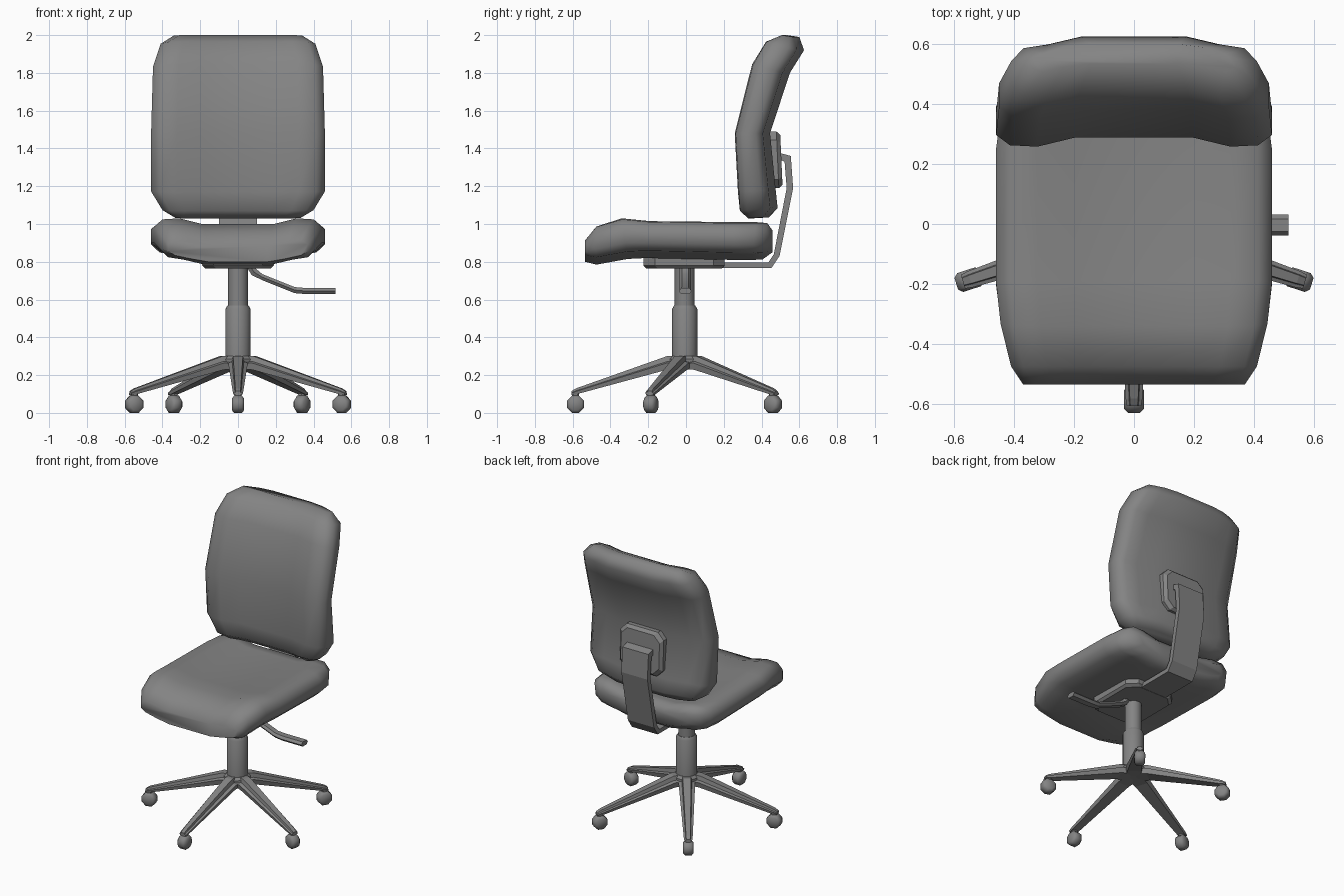
import bpy, bmesh, math
from mathutils import Matrix, Vector

if "Cube" in bpy.data.objects:
    bpy.data.objects.remove(bpy.data.objects["Cube"])

CY = -0.007  # y of the column axis

# dark grey for every part
GREY = bpy.data.materials.new("dark_grey")
GREY.diffuse_color = (0.23, 0.23, 0.23, 1)
GREY.use_nodes = True
GREY.node_tree.nodes["Principled BSDF"].inputs["Base Color"].default_value = GREY.diffuse_color


def loft(name, rings, smooth=None):
    """Skin a list of closed rings and cap both ends."""
    bm = bmesh.new()
    rows = [[bm.verts.new(p) for p in r] for r in rings]
    n = len(rows[0])
    for a, b in zip(rows, rows[1:]):
        for i in range(n):
            j = (i + 1) % n
            bm.faces.new((a[i], a[j], b[j], b[i]))
    bm.faces.new(rows[0])
    bm.faces.new(rows[-1])
    bmesh.ops.recalc_face_normals(bm, faces=bm.faces)
    me = bpy.data.meshes.new(name)
    bm.to_mesh(me)
    bm.free()
    me.materials.append(GREY)
    ob = bpy.data.objects.new(name, me)
    bpy.context.collection.objects.link(ob)
    if smooth:
        bpy.ops.object.select_all(action='DESELECT')
        ob.select_set(True)
        bpy.context.view_layer.objects.active = ob
        bpy.ops.object.shade_smooth_by_angle(angle=math.radians(smooth))
    return ob


def circle(r, z, n=16):
    return [(r * math.cos(2 * math.pi * i / n), CY + r * math.sin(2 * math.pi * i / n), z)
            for i in range(n)]


def octagon(w, h, c):
    """Rectangle outline with cut corners."""
    return [(w, h - c), (w - c, h), (c - w, h), (-w, h - c),
            (-w, c - h), (c - w, -h), (w - c, -h), (w, c - h)]


# cushion cross-section: fraction of half width, fraction from rear to padded face
HALF = [(0.43, 1), (0.7, 1), (0.9, 0.97), (1, 0.75), (1, 0.3), (0.9, 0.05), (0.7, 0), (0.43, 0)]
SECTION = HALF + [(-x, t) for x, t in reversed(HALF)]


def cushion(name, stations, bend):
    """Stations: padded-face (y, z), rear-face (y, z), half width; sides curl along bend."""
    rings = []
    for fy, fz, by, bz, w in stations:
        front, back = Vector((0, fy, fz)), Vector((0, by, bz))
        ring = []
        for fx, t in SECTION:
            x = fx * w
            curl = min(max((abs(x) - 0.2) / 0.1, 0), 1)
            ring.append(back.lerp(front, t) + Vector((x, 0, 0)) + Vector(bend) * curl)
        rings.append(ring)
    return loft(name, rings, 65)


# seat and backrest cushions
cushion("seat_cushion", [
    (-0.535, 0.885, -0.535, 0.80, 0.37),
    (-0.475, 0.96, -0.475, 0.785, 0.41),
    (-0.34, 1.00, -0.31, 0.815, 0.445),
    (-0.19, 0.985, -0.21, 0.82, 0.46),
    (0.25, 0.98, 0.25, 0.81, 0.46),
    (0.37, 0.98, 0.35, 0.81, 0.445),
    (0.43, 0.98, 0.405, 0.812, 0.405),
    (0.457, 0.94, 0.457, 0.85, 0.34)], (0, 0, 0.03))
cushion("backrest_cushion", [
    (0.355, 1.03, 0.44, 1.035, 0.33),
    (0.31, 1.07, 0.485, 1.085, 0.40),
    (0.305, 1.17, 0.475, 1.18, 0.46),
    (0.288, 1.48, 0.445, 1.48, 0.46),
    (0.38, 1.845, 0.55, 1.80, 0.45),
    (0.45, 1.965, 0.625, 1.92, 0.41),
    (0.535, 2.0, 0.60, 1.99, 0.34)], (0, -0.03, 0))

# mounting plate under the seat
loft("seat_plate", [[(x, y - 0.01, z) for x, y in octagon(0.19 - i, 0.215 - i, 0.06)]
                    for i, z in ((0, 0.83), (0, 0.78), (0.015, 0.765))])

# pad behind the backrest, leaning with the cushion
loft("backrest_pad", [[(x, y - 0.045 * z, z + 1.34) for x, z in octagon(0.165 - i, 0.15 - i, 0.045)]
                      for i, y in ((0, 0.44), (0, 0.485), (0.018, 0.505))])

# bent bar joining seat plate and backrest pad
BAR = [(0.1, 0.766), (0.452, 0.766), (0.495, 0.83), (0.567, 1.19), (0.555, 1.36), (0.50, 1.375),
       (0.50, 1.34), (0.522, 1.33), (0.533, 1.19), (0.465, 0.84), (0.435, 0.795), (0.1, 0.795)]
loft("backrest_bar", [[(x, y, z) for y, z in BAR] for x in (-0.1, 0.1)])

# gas column
loft("column_sleeve", [circle(0.067, 0.25), circle(0.067, 0.55), circle(0.056, 0.568)], 40)
loft("column_rod", [circle(0.053, 0.55), circle(0.053, 0.79)], 40)

# height lever: flattened hexagon swept along a bent path
HEX = [(-1, 0), (-0.6, 1), (0.6, 1), (1, 0), (0.6, -1), (-0.6, -1)]
PATH = [(0.06, 0.785, 0.03), (0.085, 0.745, 0.03), (0.13, 0.718, 0.03),
        (0.30, 0.65, 0.03), (0.36, 0.645, 0.035), (0.515, 0.645, 0.035)]
loft("height_lever", [[(x + (0.012 * v if x < 0.1 else 0), CY + 0.003 + u * w, z + 0.016 * v)
                       for u, v in HEX] for x, z, w in PATH], 35)

# five-armed base with hub and wheels
loft("base_hub", [circle(0.085, 0.235, 10), circle(0.085, 0.285, 10), circle(0.07, 0.302, 10)])
for i in range(5):
    spin = Matrix.Translation((0, CY, 0)) @ Matrix.Rotation(math.radians(72 * i - 90), 4, 'Z')
    # leg: trapezoid section with a raised narrower top, (radius, bottom, top, half width)
    rings = []
    for r, lo, hi, w in ((0.02, 0.235, 0.302, 0.055), (0.095, 0.228, 0.300, 0.052),
                         (0.575, 0.098, 0.130, 0.028), (0.60, 0.095, 0.115, 0.024)):
        mid = lo + 0.5 * (hi - lo)
        rings.append([(r, y, z) for y, z in (
            (-w * 0.85, lo), (w * 0.85, lo), (w, mid), (w * 0.6, mid + 0.1 * (hi - lo)), (w * 0.5, hi),
            (-w * 0.5, hi), (-w * 0.6, mid + 0.1 * (hi - lo)), (-w, mid))])
    loft(f"base_leg_{i + 1}", rings).matrix_world = spin
    # wheel: octagonal roller with chamfered rims
    rings = [[(0.578 + r * math.cos(a), y, 0.0455 + r * math.sin(a))
              for a in (math.radians(22.5 + 45 * k) for k in range(8))]
             for y, r in ((-0.033, 0.034), (-0.02, 0.049), (0.02, 0.049), (0.033, 0.034))]
    loft(f"wheel_{i + 1}", rings, 50).matrix_world = spin
    # short stem between leg and wheel
    loft(f"wheel_stem_{i + 1}", [[(0.578 + x, y, z) for x, y in octagon(0.018, 0.018, 0.008)]
                                 for z in (0.06, 0.11)]).matrix_world = spin
